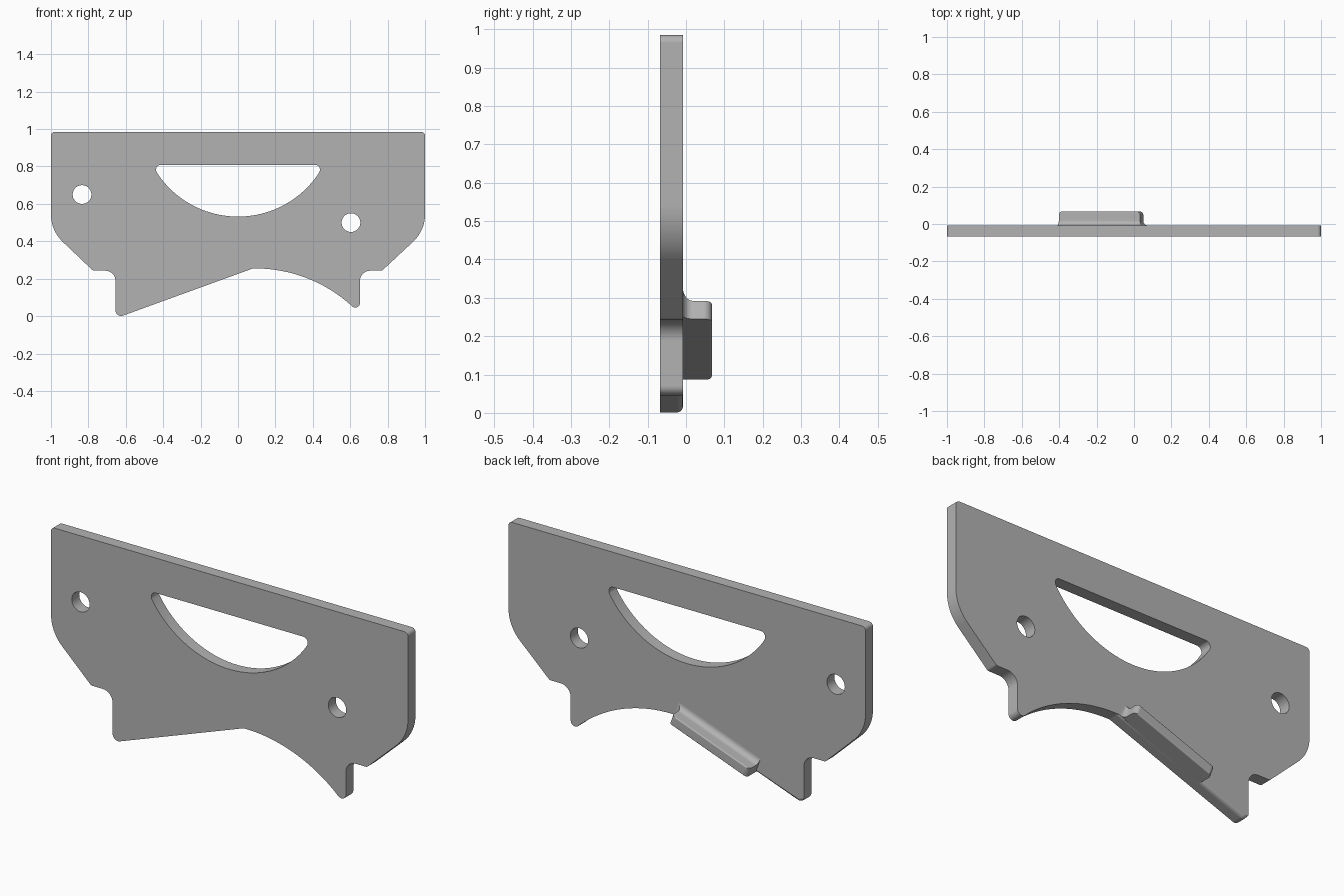
import bpy, bmesh
from math import sin, cos, pi, radians, sqrt, atan2
from mathutils import Vector

if "Cube" in bpy.data.objects:
    bpy.data.objects.remove(bpy.data.objects["Cube"], do_unlink=True)

FRONT, BACK, LIP = -0.068, -0.008, 0.068
grey = bpy.data.materials.new("plain grey")
grey.use_nodes = True
grey.diffuse_color = (0.45, 0.45, 0.45, 1)
grey.node_tree.nodes["Principled BSDF"].inputs["Base Color"].default_value = (0.45, 0.45, 0.45, 1)


def fillet(corners, steps=8):
    """Round each (u, v, radius) corner; radius 0 keeps the point."""
    out = []
    for i, (u, v, r) in enumerate(corners):
        p = Vector((u, v))
        if not r:
            out.append(p)
            continue
        a = (Vector(corners[i - 1][:2]) - p).normalized()
        b = (Vector(corners[(i + 1) % len(corners)][:2]) - p).normalized()
        half = a.angle(b) / 2
        centre = p + (a + b).normalized() * (r / sin(half))
        start = p + a * (r * cos(half) / sin(half)) - centre
        end = p + b * (r * cos(half) / sin(half)) - centre
        turn = start.angle_signed(end)
        for k in range(steps + 1):
            t = -turn * k / steps
            out.append(centre + Vector((start.x * cos(t) - start.y * sin(t),
                                        start.x * sin(t) + start.y * cos(t))))
    return out


def prism(name, points, place, w0, w1, soften=None):
    """Extrude a 2D outline from w0 to w1; place maps (u, v, w) to space."""
    bm = bmesh.new()
    rings = [[bm.verts.new(place(p[0], p[1], w)) for p in points] for w in (w0, w1)]
    bm.faces.new(rings[0])
    bm.faces.new(rings[1][::-1])
    n = len(points)
    for i in range(n):
        j = (i + 1) % n
        bm.faces.new((rings[0][j], rings[0][i], rings[1][i], rings[1][j]))
    bmesh.ops.recalc_face_normals(bm, faces=bm.faces)
    if soften:
        edges = [e for e in bm.edges if all(soften(v.co) for v in e.verts)]
        bmesh.ops.bevel(bm, geom=edges, offset=0.016, segments=4, profile=0.5, affect='EDGES')
    mesh = bpy.data.meshes.new(name)
    bm.to_mesh(mesh)
    bm.free()
    mesh.materials.append(grey)
    obj = bpy.data.objects.new(name, mesh)
    bpy.context.collection.objects.link(obj)
    return obj


def combine(obj, other, operation):
    bpy.context.view_layer.objects.active = obj
    mod = obj.modifiers.new("cut", 'BOOLEAN')
    mod.operation, mod.object, mod.solver = operation, other, 'EXACT'
    bpy.ops.object.modifier_apply(modifier=mod.name)
    bpy.data.objects.remove(other, do_unlink=True)


def upright(u, v, w):
    return Vector((u, w, v))


# Plate outline: shoulders, notches, sloped edge and curved edge
R = 0.77
arch = [(x, 0.255 - R + sqrt(R * R - (x - 0.09) ** 2), 0)
        for x in [0.08 + 0.52 * k / 28 for k in range(29)]]
outline = [(-1, 0.985, 0.02), (-1, 0.457, 0.2), (-0.775, 0.243, 0.02),
           (-0.655, 0.243, 0.055), (-0.655, -0.012, 0.03)]
outline += arch
outline += [(0.652, 0.011, 0.025), (0.652, 0.243, 0.055), (0.77, 0.243, 0.02),
            (1, 0.457, 0.2), (1, 0.985, 0.02)]


def lower_back_edge(co):
    return (co.y > BACK - 0.001 and -0.652 < co.x < 0.085
            and co.z < 0.03 + 0.364 * (co.x + 0.655))


plate = prism("plate", fillet(outline), upright, FRONT, BACK, lower_back_edge)

# Bowl-shaped window
window = [(0.458, 0.808, 0.025)]
reach = atan2(0.458, 0.242)
for k in range(41):
    t = reach * 0.88 * (1 - k / 20)
    window.append((0.518 * sin(t), 1.05 - 0.518 * cos(t), 0))
window.append((-0.458, 0.808, 0.025))
combine(plate, prism("window_cutter", fillet(window), upright, -0.2, 0.2), 'DIFFERENCE')

# Bolt holes
for cx, cz in ((-0.834, 0.65), (0.604, 0.5)):
    ring = [(cx + 0.05 * cos(k * pi / 20), cz + 0.05 * sin(k * pi / 20)) for k in range(40)]
    combine(plate, prism("hole_cutter", ring, upright, -0.2, 0.2), 'DIFFERENCE')

# Lip on the back, following the sloped edge
slope = atan2(0.257, 0.705)
along = Vector((cos(slope), 0, sin(slope)))
normal = Vector((-sin(slope), 0, cos(slope)))
origin = Vector((0.05, 0, 0.245))


def lip_space(s, y, n):
    return origin + along * s + normal * n + Vector((0, y, 0))


root = BACK - 0.03
section = fillet([(root, 0, 0), (LIP, 0, 0.006), (LIP, 0.05, 0.006),
                  (BACK, 0.05, 0.028), (BACK, 0.079, 0), (root, 0.079, 0)])
plan = fillet([(-0.463, root, 0), (-0.463, LIP, 0.022), (0, LIP, 0.022),
               (0, BACK, 0.024), (0.025, BACK, 0), (0.025, root, 0)])
lip = prism("back_lip", section, lambda u, v, w: lip_space(w, u, v), -0.6, 0.1)
combine(lip, prism("lip_plan", plan, lip_space, -0.1, 0.2), 'INTERSECT')

# Smooth curved walls, keep flat faces crisp
for obj in (plate, lip):
    bpy.ops.object.select_all(action='DESELECT')
    obj.select_set(True)
    bpy.context.view_layer.objects.active = obj
    bpy.ops.object.shade_smooth_by_angle(angle=radians(30))
    weighted = obj.modifiers.new("flat faces", 'WEIGHTED_NORMAL')
    weighted.keep_sharp = True
